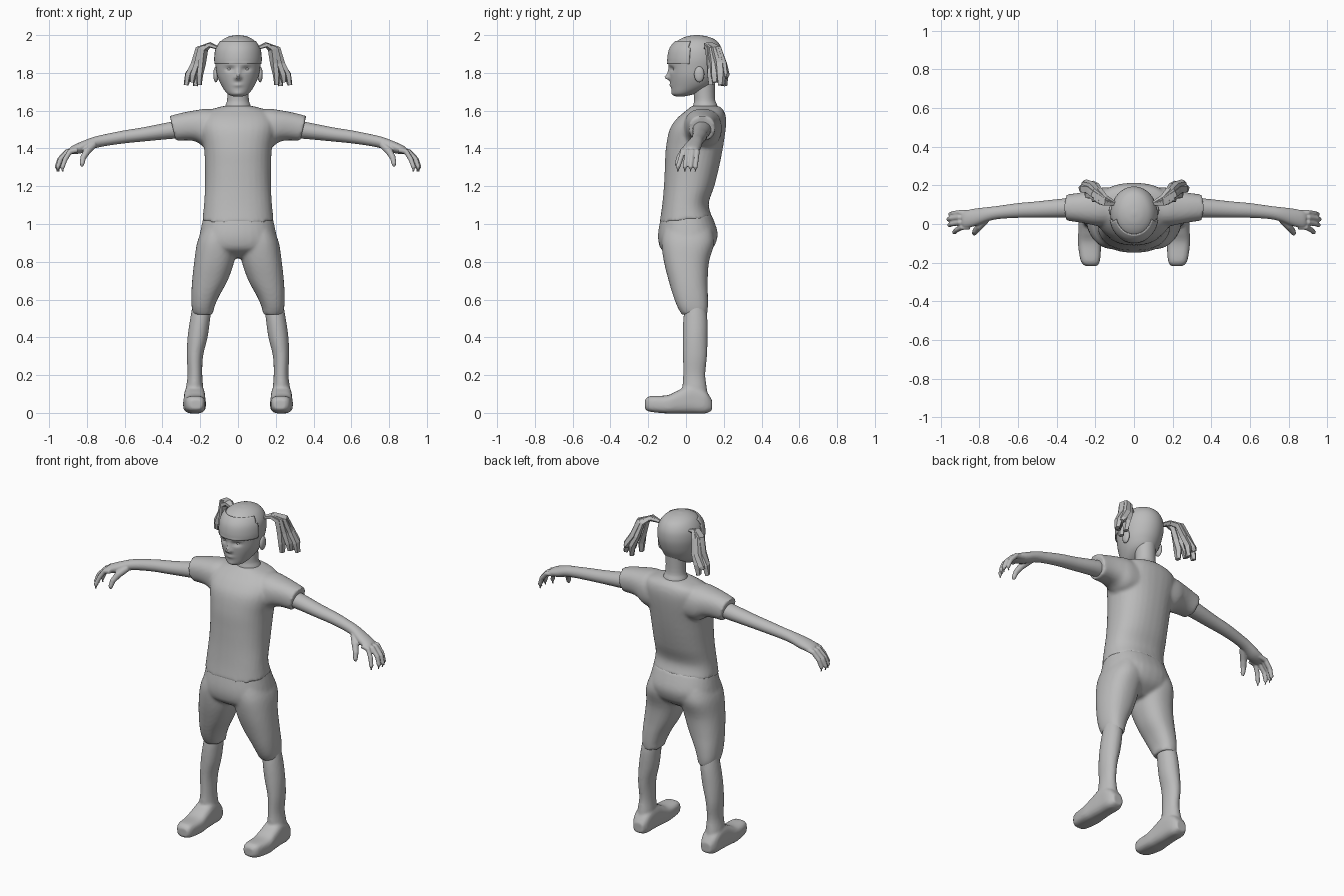
import bpy
import bmesh
import math
from mathutils import Vector, Matrix

if "Cube" in bpy.data.objects:
    bpy.data.objects.remove(bpy.data.objects["Cube"], do_unlink=True)

grey = bpy.data.materials.new("plain grey")
grey.use_nodes = True
tone = (0.5, 0.5, 0.5, 1)
grey.diffuse_color = tone
for node in grey.node_tree.nodes:
    if node.type == "BSDF_PRINCIPLED":
        node.inputs["Base Color"].default_value = tone


def refine(rows, steps):
    """Smoothly interpolate between the given sections."""
    out = []
    last = len(rows) - 1
    for i in range(last):
        a, b, c, d = (rows[min(max(i + k, 0), last)] for k in (-1, 0, 1, 2))
        for s in range(steps):
            t = s / steps
            out.append([q + 0.5 * t * (r - p + t * (2 * p - 5 * q + 4 * r - e
                        + t * (3 * (q - r) + e - p)))
                        for p, q, r, e in zip(a, b, c, d)])
    return out + [list(rows[-1])]


def skin(bm, rings):
    """Bridge rings of points and cap both ends."""
    rings = [[bm.verts.new(p) for p in ring] for ring in rings]
    n = len(rings[0])
    for lower, upper in zip(rings, rings[1:]):
        for i in range(n):
            j = (i + 1) % n
            bm.faces.new((lower[i], lower[j], upper[j], upper[i]))
    bm.faces.new(rings[0])
    bm.faces.new(rings[-1])


def loft(bm, axis, rows, power=2.3, sides=32, steps=4, sign=1):
    """Rows: position, side centre, half width, low, high, slant."""
    rows = [tuple(r) + (0,) * (6 - len(r)) for r in rows]
    rings = []
    for t, centre, half, low, high, slant in refine(rows, steps):
        ring = []
        for k in range(sides):
            ang = math.tau * (k + 0.5) / sides
            c, s = math.cos(ang), math.sin(ang)
            a = centre + half * math.copysign(abs(c) ** (2 / power), c)
            rise = (high - low) / 2 * math.copysign(abs(s) ** (2 / power), s)
            b = (low + high) / 2 + rise
            u = t + slant * rise
            x, y, z = {"x": (u, a, b), "y": (a, u, b), "z": (a, b, u)}[axis]
            ring.append((x * sign, y, z))
        rings.append(ring)
    skin(bm, rings)


def tube(bm, points, radii, sides=10, flat=1):
    points = [Vector(p) for p in points]
    rings = []
    for i, p in enumerate(points):
        way = points[min(i + 1, len(points) - 1)] - points[max(i - 1, 0)]
        turn = way.to_track_quat("Z", "Y")
        angles = [math.tau * k / sides for k in range(sides)]
        rings.append([p + turn @ Vector((radii[i] * math.cos(a),
                      radii[i] * flat * math.sin(a), 0)) for a in angles])
    skin(bm, rings)


def ball(bm, centre, size):
    bmesh.ops.create_uvsphere(
        bm, u_segments=16, v_segments=10, radius=1,
        matrix=Matrix.Translation(centre) @ Matrix.Diagonal((*size, 1)))


def finish(bm, name, voxel=0, mirror=False, angle=50, relax=3):
    bmesh.ops.recalc_face_normals(bm, faces=bm.faces)
    mesh = bpy.data.meshes.new(name)
    bm.to_mesh(mesh)
    bm.free()
    mesh.materials.append(grey)
    obj = bpy.data.objects.new(name, mesh)
    bpy.context.scene.collection.objects.link(obj)
    if voxel:
        mod = obj.modifiers.new("fuse", "REMESH")
        mod.mode = "VOXEL"
        mod.voxel_size = voxel
        mod.use_smooth_shade = True
        mod = obj.modifiers.new("relax", "SMOOTH")
        mod.factor = 0.5
        mod.iterations = relax
    elif angle:
        bpy.ops.object.select_all(action="DESELECT")
        obj.select_set(True)
        bpy.context.view_layer.objects.active = obj
        bpy.ops.object.shade_smooth_by_angle(angle=math.radians(angle))
    if mirror:
        mod = obj.modifiers.new("both sides", "MIRROR")
        mod.use_mirror_merge = False
    return obj


# Shirt: torso with two short sleeves
bm = bmesh.new()
loft(bm, "z", [(1.02, 0, .19, -.14, .14, .1), (1.1, 0, .18, -.127, .12, .05),
               (1.2, 0, .175, -.117, .15), (1.3, 0, .175, -.112, .175),
               (1.4, 0, .18, -.107, .195), (1.5, 0, .2, -.087, .21),
               (1.56, 0, .195, -.047, .212), (1.6, 0, .16, 0, .2),
               (1.625, 0, .075, .03, .175)])
for side in (1, -1):
    loft(bm, "x", [(.08, .09, .1, 1.4, 1.605), (.17, .088, .1, 1.405, 1.61),
                   (.22, .086, .09, 1.435, 1.603),
                   (.28, .085, .077, 1.443, 1.59, .15),
                   (.345, .085, .068, 1.44, 1.572, .25)], sign=side)
finish(bm, "shirt", voxel=.01)

# Knee-length shorts
bm = bmesh.new()
loft(bm, "z", [(.82, 0, .09, -.06, .07), (.86, 0, .185, -.125, .13),
               (.9, 0, .208, -.145, .158), (.96, 0, .2, -.147, .167),
               (1.05, 0, .18, -.13, .135)])
for side in (1, -1):
    loft(bm, "z", [(.52, .185, .052, -.022, .112), (.56, .185, .06, -.045, .116),
                   (.62, .173, .074, -.068, .116), (.7, .149, .094, -.092, .115),
                   (.8, .126, .106, -.117, .122), (.9, .11, .107, -.13, .15),
                   (.97, .1, .09, -.12, .14)], sign=side)
finish(bm, "shorts", voxel=.01)

# Lower legs with feet
bm = bmesh.new()
loft(bm, "z", [(.04, .23, .05, -.02, .118), (.12, .23, .047, -.02, .112),
               (.2, .228, .039, -.015, .102), (.3, .228, .043, -.016, .111),
               (.4, .214, .053, -.017, .114), (.5, .2, .053, -.014, .113),
               (.6, .185, .05, 0, .1)], power=2)
loft(bm, "y", [(-.217, .222, .03, .02, .07), (-.19, .226, .05, .006, .089),
               (-.1, .23, .06, -.003, .093), (-.04, .23, .058, -.003, .12),
               (.03, .23, .055, -.003, .15), (.1, .23, .05, -.003, .12),
               (.137, .228, .032, .012, .07)], power=3)
finish(bm, "legs_and_feet", voxel=.008, mirror=True)

# Arms, palms, fingers and thumbs
bm = bmesh.new()
loft(bm, "x", [(.28, .085, .05, 1.455, 1.555), (.36, .083, .049, 1.45, 1.54),
               (.5, .075, .042, 1.437, 1.512), (.6, .07, .038, 1.427, 1.496),
               (.7, .06, .034, 1.413, 1.476), (.76, .05, .037, 1.4, 1.462),
               (.82, .035, .045, 1.377, 1.44), (.87, .025, .045, 1.37, 1.418),
               (.89, .022, .035, 1.375, 1.405)], power=2)
for base, tip, reach in ((.058, .05, 0), (.034, .024, .01),
                         (.008, -.006, .005), (-.016, -.043, -.02)):
    tube(bm, [(.85, base, 1.392), (.9 + reach / 2, base, 1.383),
              (.935 + reach, (base + tip) / 2, 1.342),
              (.95 + reach, tip, 1.3), (.948 + reach, tip, 1.276)],
         (.014, .015, .0135, .012, .007))
tube(bm, [(.765, .025, 1.42), (.8, -.012, 1.385), (.82, -.036, 1.35),
          (.826, -.048, 1.318), (.826, -.05, 1.305)],
     (.02, .02, .016, .013, .007))
finish(bm, "arms_and_hands", voxel=.0045, mirror=True, relax=2)

# Neck
bm = bmesh.new()
loft(bm, "z", [(1.58, 0, .085, .025, .185), (1.63, 0, .066, .038, .165),
               (1.67, 0, .057, .043, .153), (1.8, 0, .06, .03, .155)], power=2)
finish(bm, "neck")


def head_shape():
    """Skull with eye sockets, nose, lips and cheeks pressed into the front."""
    bm = bmesh.new()
    loft(bm, "z", [(1.676, 0, .025, -.055, -.005), (1.69, 0, .056, -.072, .05),
                   (1.73, 0, .086, -.08, .13), (1.78, 0, .108, -.086, .165),
                   (1.83, 0, .118, -.09, .185), (1.88, 0, .122, -.092, .194),
                   (1.93, 0, .114, -.08, .188), (1.97, 0, .088, -.045, .162),
                   (1.992, 0, .05, .0, .115), (2, 0, .01, .045, .065)],
         power=2, sides=72, steps=6)
    dents = [(0, 1.777, .013, .014, -.027), (0, 1.802, .01, .022, -.012),
             (0, 1.735, .022, .007, -.008), (0, 1.69, .025, .012, -.005)]
    for s in (1, -1):
        dents += [(s * .043, 1.82, .022, .012, .014),
                  (s * .04, 1.845, .03, .008, -.004),
                  (s * .012, 1.772, .008, .008, -.008)]
    for v in bm.verts:
        if v.co.y < .02:
            x, z = v.co.x, v.co.z
            v.co.y += sum(h * math.exp(-((x - a) / w) ** 2 - ((z - b) / t) ** 2)
                          for a, b, w, t, h in dents)
    return bm


# Head with eyes and ears
bm = head_shape()
for side in (1, -1):
    ball(bm, (side * .043, -.051, 1.82), (.02, .019, .012))
    ball(bm, (side * .117, .07, 1.792), (.014, .027, .042))
finish(bm, "head")

# Fringe: a thin raised cap over the forehead
bm = head_shape()
extra = []
for f in bm.faces:
    c = f.calc_center_median()
    if c.y > .02 or not 1.848 < c.z < 1.965:
        extra.append(f)
bmesh.ops.delete(bm, geom=extra, context="FACES")
fringe = finish(bm, "fringe")
mod = fringe.modifiers.new("thickness", "SOLIDIFY")
mod.thickness = .007
mod.offset = 1

# Bunches: faceted, ragged locks of hair
bm = bmesh.new()
for x, y, z in ((.275, .185, 1.735), (.225, .2, 1.73), (.245, .155, 1.75),
                (.205, .135, 1.735), (.262, .205, 1.775)):
    tube(bm, [(.1, .105, 1.93), (.15, .07 + y * .3, 1.948),
              (.1 + x * .38, .045 + y * .6, 1.927),
              (.085 + x * .52, .02 + y * .85, 1.85),
              (.03 + x * .85, y, 1.79), (x, y, z)],
         (.012, .02, .027, .028, .027, .018), sides=5, flat=.75)
finish(bm, "hair_bunches", mirror=True, angle=0)
